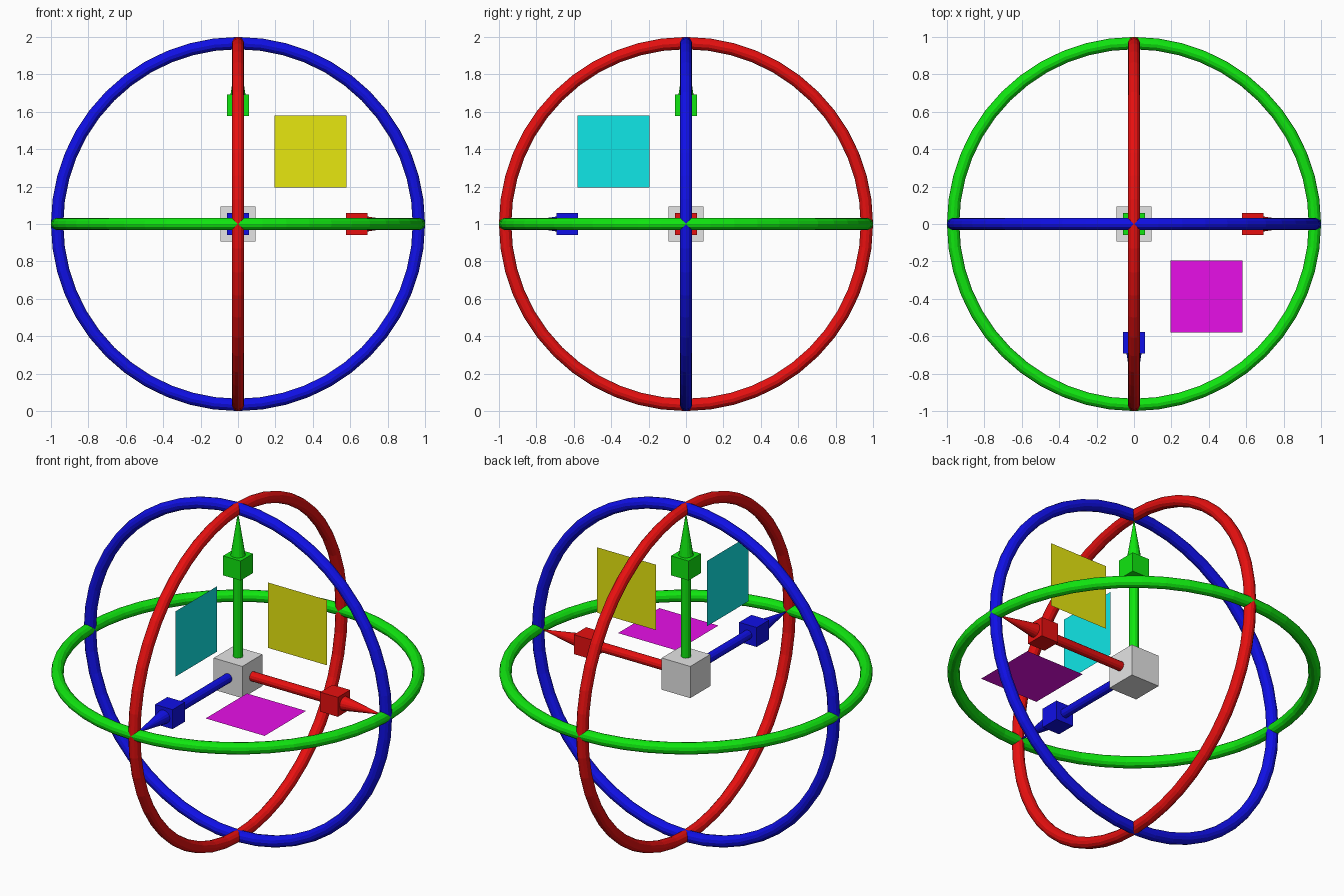
import bpy
from math import pi
from mathutils import Vector, Matrix

if "Cube" in bpy.data.objects:
    bpy.data.objects.remove(bpy.data.objects["Cube"])

CENTRE = Vector((0, 0, 1))
HI, LO = 0.8, 0.005


def material(name, r, g, b):
    m = bpy.data.materials.new(name)
    m.diffuse_color = (r, g, b, 1)
    m.use_nodes = True
    m.node_tree.nodes["Principled BSDF"].inputs["Base Color"].default_value = m.diffuse_color
    return m


red = material("red", HI, LO, LO)
green = material("green", LO, HI, LO)
blue = material("blue", LO, LO, HI)
yellow = material("yellow", HI, HI, LO)
cyan = material("cyan", LO, HI, HI)
magenta = material("magenta", HI, LO, HI)
grey = material("light grey", 0.78, 0.78, 0.78)


def finish(name, mat, rotation=None, offset=(0, 0, 0)):
    """Name, colour and place the newest primitive."""
    ob = bpy.context.object
    ob.name = name
    ob.data.materials.append(mat)
    turn = rotation or Matrix.Identity(4)
    ob.data.transform(Matrix.Translation(CENTRE) @ turn @ Matrix.Translation(offset))
    return ob


# Each axis: its colour and the turn taking +z onto it
axes = {
    "right": (red, Matrix.Rotation(pi / 2, 4, 'Y')),
    "up": (green, Matrix.Identity(4)),
    "front": (blue, Matrix.Rotation(pi / 2, 4, 'X')),
}

for axis, (mat, turn) in axes.items():
    # Rotation ring around the axis
    bpy.ops.mesh.primitive_torus_add(major_segments=48, minor_segments=12,
                                     major_radius=0.967, minor_radius=0.033)
    finish(axis + "_ring", mat, turn)
    # Arrow shaft, from the hub to the box
    bpy.ops.mesh.primitive_cylinder_add(vertices=12, radius=0.027, depth=0.52)
    finish(axis + "_shaft", mat, turn, (0, 0, 0.34))
    # Scale box
    bpy.ops.mesh.primitive_cube_add(size=0.115)
    finish(axis + "_box", mat, turn, (0, 0, 0.635))
    # Arrow head, passing through the box
    bpy.ops.mesh.primitive_cone_add(vertices=16, radius1=0.057, radius2=0, depth=0.36)
    finish(axis + "_arrow_head", mat, turn, (0, 0, 0.765))

# Central hub
bpy.ops.mesh.primitive_cube_add(size=0.187)
finish("hub", grey)

# Flat plane handles, one between each pair of axes
planes = [
    ("upright_front_plane", yellow, Matrix.Rotation(pi / 2, 4, 'X'), (0.388, 0, 0.388)),
    ("upright_side_plane", cyan, Matrix.Rotation(pi / 2, 4, 'Y'), (0, -0.388, 0.388)),
    ("level_plane", magenta, Matrix.Identity(4), (0.388, -0.388, 0)),
]
for name, mat, turn, place in planes:
    bpy.ops.mesh.primitive_plane_add(size=0.386)
    finish(name, mat, Matrix.Translation(place) @ turn)
